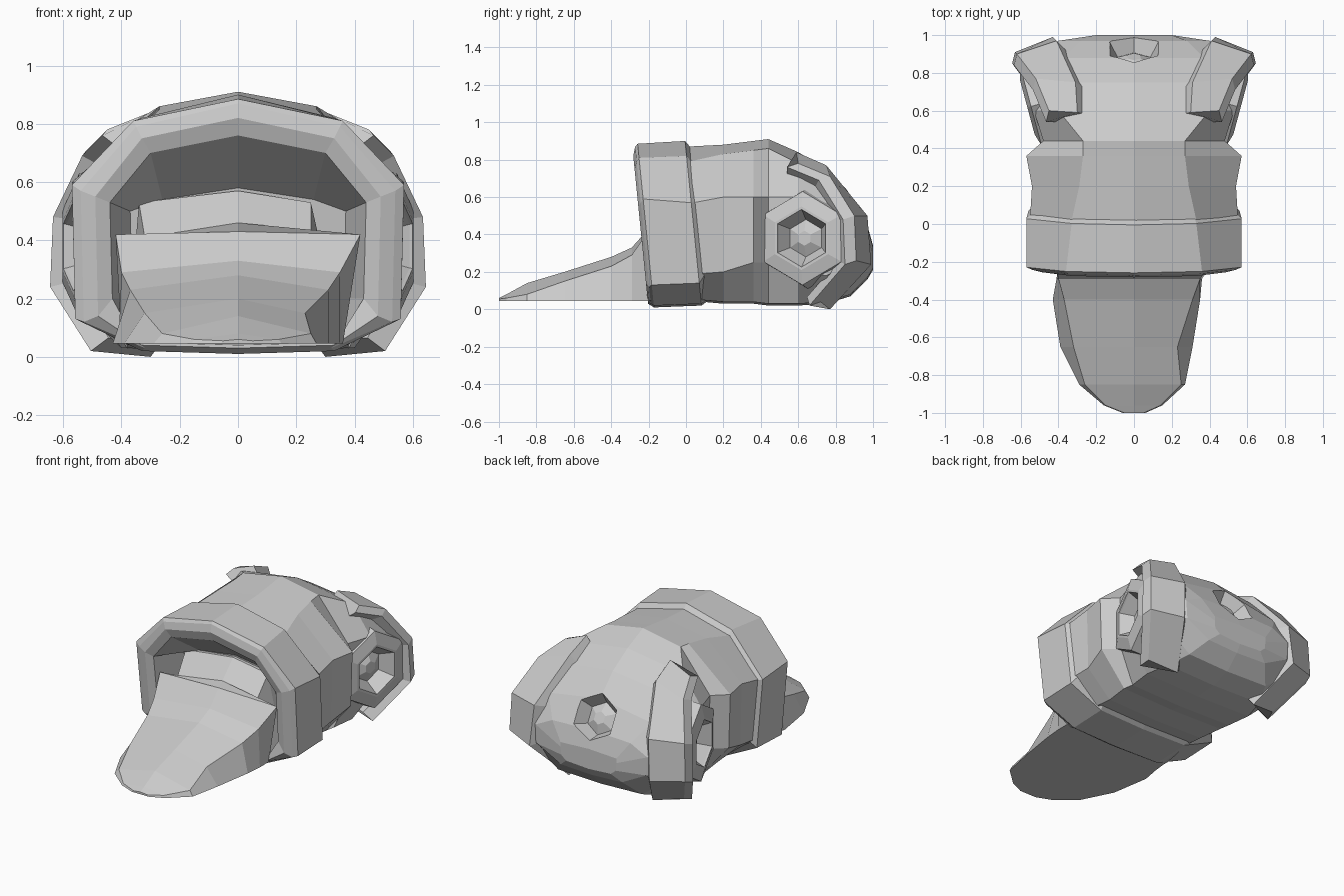
import bpy
import bmesh
from math import cos, sin, tau
from mathutils import Vector

default_cube = bpy.data.objects.get("Cube")
if default_cube:
    bpy.data.objects.remove(default_cube, do_unlink=True)

grey = bpy.data.materials.new("plain_grey")
grey.use_nodes = True
grey.diffuse_color = (0.6, 0.6, 0.6, 1)
grey.node_tree.nodes["Principled BSDF"].inputs["Base Color"].default_value = grey.diffuse_color


def loft(name, sections, cap_start=True):
    """Skin a row of closed sections that share a point count."""
    bm = bmesh.new()
    rings = [[bm.verts.new(point) for point in section] for section in sections]
    count = len(rings[0])
    for ring, following in zip(rings, rings[1:]):
        for i in range(count):
            j = (i + 1) % count
            bm.faces.new((ring[i], ring[j], following[j], following[i]))
    if cap_start:
        bm.faces.new(rings[0])
    bm.faces.new(rings[-1])
    bmesh.ops.recalc_face_normals(bm, faces=bm.faces)
    mesh = bpy.data.meshes.new(name)
    bm.to_mesh(mesh)
    bm.free()
    mesh.materials.append(grey)
    part = bpy.data.objects.new(name, mesh)
    bpy.context.collection.objects.link(part)
    return part


def shell_section(row, tilt):
    """Ten-sided symmetric section from its key widths and heights."""
    y, top, shoulder_x, shoulder_z, width, high, low, base_x, base = row
    right = [(shoulder_x, shoulder_z), (width, high), (width * 0.98, low), (base_x, base)]
    outline = [(0, top)] + right + [(0, base - 0.01)]
    outline += [(-x, z) for x, z in reversed(right)]
    return [(x, y + tilt * (0.45 - z), z) for x, z in outline]


def dish_sections(center, normal, steps, sides=6):
    """Polygon rings of given radius and depth around a sloping axis."""
    normal = Vector(normal).normalized()
    turn = normal.to_track_quat("Z", "Y")
    angles = [tau * i / sides for i in range(sides)]
    return [[Vector(center) + normal * depth
             + turn @ Vector((sin(a) * radius, cos(a) * radius, 0)) for a in angles]
            for radius, depth in steps]


def combine(target, tool, operation):
    """Merge or cut with a helper solid, then discard the helper."""
    tool.hide_render = True
    change = target.modifiers.new("combine", "BOOLEAN")
    change.operation = operation
    change.solver = "EXACT"
    change.object = tool
    bpy.context.view_layer.objects.active = target
    bpy.ops.object.modifier_apply(modifier=change.name)
    bpy.data.objects.remove(tool, do_unlink=True)


# Rear shell, from the collar back to the blunt tail
body_rows = [
    (0.05, 0.87, 0.33, 0.79, 0.55, 0.57, 0.19, 0.36, 0.05),
    (0.2, 0.88, 0.29, 0.83, 0.54, 0.6, 0.2, 0.36, 0.04),
    (0.36, 0.9, 0.27, 0.85, 0.57, 0.6, 0.25, 0.38, 0.04),
    (0.44, 0.91, 0.27, 0.86, 0.48, 0.6, 0.25, 0.38, 0.03),
    (0.6, 0.84, 0.4, 0.78, 0.53, 0.6, 0.2, 0.4, 0.03),
    (0.75, 0.75, 0.4, 0.7, 0.57, 0.54, 0.18, 0.36, 0.04),
    (0.88, 0.62, 0.37, 0.56, 0.55, 0.46, 0.25, 0.3, 0.08),
    (0.97, 0.45, 0.28, 0.44, 0.4, 0.38, 0.26, 0.22, 0.17),
    (1, 0.34, 0.2, 0.33, 0.2, 0.3, 0.25, 0.16, 0.22),
]
body = loft("rear_shell", [
    shell_section(row, 0 if i else 0.09) for i, row in enumerate(body_rows)])

# Side pods, then a dished recess in each pod and in the tail
pod_steps = [(0.27, -0.12), (0.25, -0.01), (0.17, 0.01)]
recess_steps = [(0.19, 0.1), (0.15, 0), (0.1, -0.08), (0.04, -0.05)]
for side in (1, -1):
    place = (side * 0.555, 0.62, 0.38), (side, -0.27, 0)
    combine(body, loft("pod_helper", dish_sections(*place, pod_steps)), "UNION")
    combine(body, loft("pod_cutter", dish_sections(*place, recess_steps)), "DIFFERENCE")
tail = (0, 0.93, 0.52), (0, 0.88, 0.47)
combine(body, loft("tail_cutter", dish_sections(*tail, recess_steps)), "DIFFERENCE")

# Thick leaning collar with bevelled rim and a shallow sloping lining
collar_rows = [
    (0.07, 0.86, 0.32, 0.78, 0.54, 0.57, 0.18, 0.34, 0.05),
    (0.04, 0.9, 0.33, 0.82, 0.57, 0.57, 0.14, 0.33, 0.03),
    (-0.215, 0.885, 0.36, 0.81, 0.57, 0.59, 0.13, 0.33, 0.02),
    (-0.23, 0.87, 0.35, 0.79, 0.54, 0.57, 0.12, 0.32, 0.03),
    (-0.245, 0.82, 0.33, 0.75, 0.49, 0.55, 0.14, 0.33, 0.04),
    (-0.23, 0.76, 0.3, 0.7, 0.44, 0.53, 0.2, 0.35, 0.05),
    (-0.02, 0.58, 0.26, 0.54, 0.37, 0.5, 0.2, 0.32, 0.08),
]
loft("collar", [shell_section(row, 0.1) for row in collar_rows], cap_start=False)

# Long tongue: base corners, upper edges, ridge and edge heights per station
tongue_rows = [
    (0.02, -0.36, 0.36, -0.34, 0.25, 0.57, 0.53),
    (-0.05, -0.38, 0.36, -0.34, 0.25, 0.57, 0.53),
    (-0.16, -0.4, 0.36, -0.32, 0.25, 0.46, 0.41),
    (-0.2, -0.4, 0.36, -0.42, 0.42, 0.43, 0.42),
    (-0.29, -0.41, 0.36, -0.4, 0.35, 0.33, 0.29),
    (-0.4, -0.43, 0.35, -0.37, 0.31, 0.28, 0.23),
    (-0.65, -0.39, 0.31, -0.32, 0.23, 0.2, 0.15),
    (-0.85, -0.29, 0.27, -0.26, 0.25, 0.14, 0.08),
    (-0.96, -0.16, 0.15, -0.15, 0.14, 0.08, 0.06),
    (-1, -0.06, 0.06, -0.05, 0.05, 0.06, 0.055),
]
loft("tongue", [
    [(left, y, 0.045), (left_edge, y, edge), (0, y, ridge),
     (right_edge, y, edge), (right, y, 0.045)]
    for y, left, right, left_edge, right_edge, ridge, edge in tongue_rows])

# Raised bands that wrap the rear corners
outer_edge = [(0.45, 0.6, 0.78), (0.52, 0.77, 0.71), (0.62, 0.9, 0.5),
              (0.63, 0.91, 0.26), (0.49, 0.72, 0.04)]
inner_edge = [(0.3, 0.59, 0.84), (0.31, 0.75, 0.77), (0.41, 0.97, 0.5),
              (0.43, 0.99, 0.24), (0.3, 0.77, 0)]
heart = Vector((0, 0.55, 0.4))
for side, label in ((1, "left"), (-1, "right")):
    band = []
    for outer, inner in zip(outer_edge, inner_edge):
        outer, inner = (Vector((side * p[0], p[1], p[2])) for p in (outer, inner))
        flange = outer + Vector((side * 0.015, -0.06, -0.02))
        band.append([outer, inner, heart.lerp(inner, 0.88), heart.lerp(flange, 0.88), flange])
    loft(label + "_corner_band", band)
